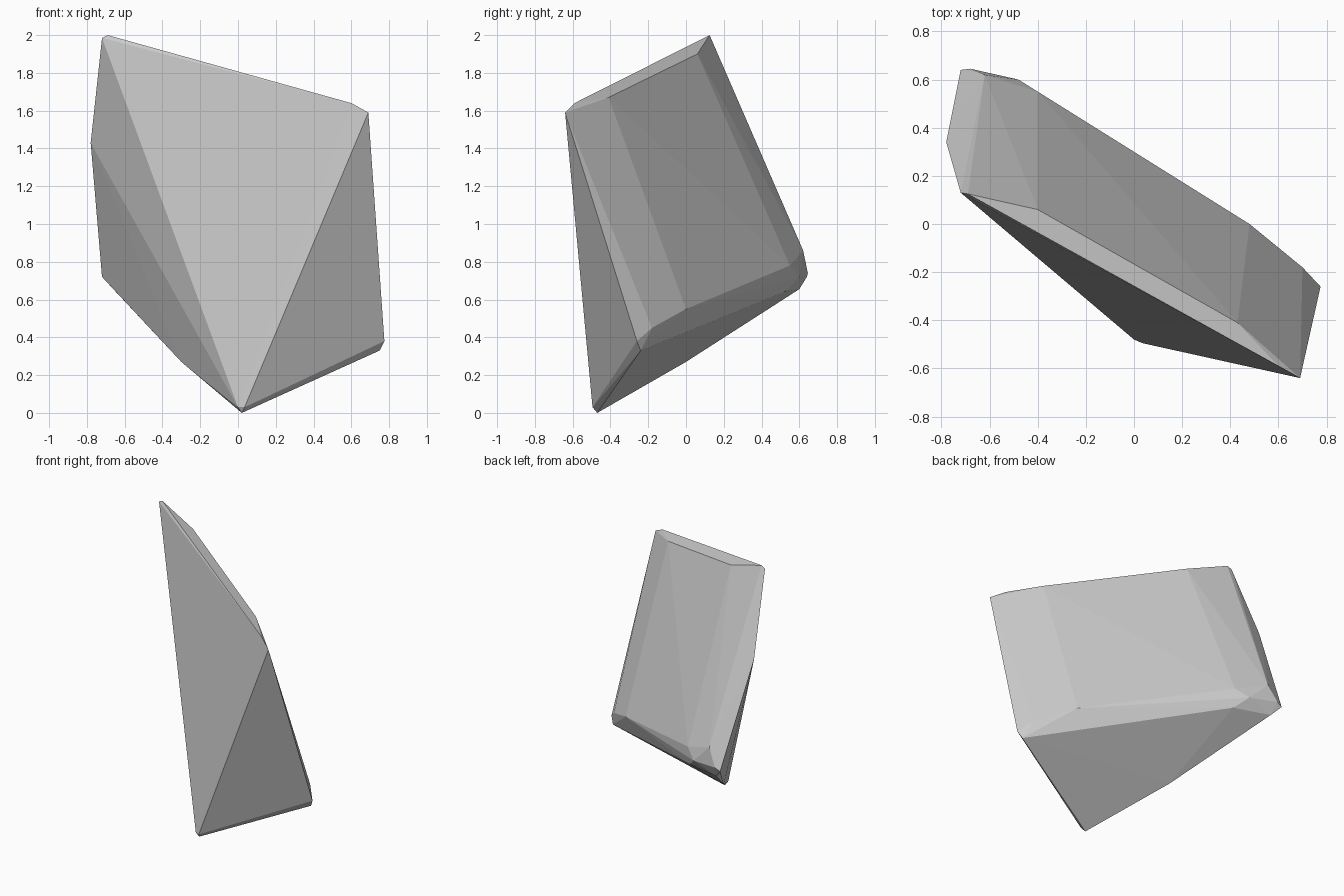
import bpy, bmesh

# Corner points of the faceted, wedge-shaped rock
front_corners = [
    (-0.72, 0.13, 1.985), (-0.69, 0.125, 2.0),                      # top left
    (0.69, -0.64, 1.59), (0.60, -0.59, 1.64),                       # top right
    (0.02, -0.47, 0.0), (0.035, -0.495, 0.03), (0.0, -0.48, 0.03),  # bottom tip
    (0.775, -0.26, 0.38), (0.75, -0.24, 0.33),                      # low right
]
left_side = [
    (-0.78, 0.34, 1.43),                                            # bulge of the left end
    (-0.72, 0.64, 0.72), (-0.68, 0.645, 0.74), (-0.66, 0.60, 0.655),  # low back left
    (-0.30, 0.0, 0.27),                                             # knee of the lower edge
]
# Gently bulging back slab with a rounded lower edge
back_slab = [
    (0.48, 0.0, 0.55), (0.46, -0.03, 0.47), (0.70, -0.18, 0.45),
    (-0.40, 0.55, 0.78), (-0.40, 0.53, 0.645), (-0.48, 0.60, 0.72),
    (-0.62, 0.62, 0.86),
    (0.43, -0.41, 1.67), (-0.40, 0.06, 1.90),
]

# Rock: convex skin over the corner points, flat shaded
bm = bmesh.new()
for p in front_corners + left_side + back_slab:
    bm.verts.new(p)
hull = bmesh.ops.convex_hull(bm, input=list(bm.verts))
loose = [v for v in bm.verts if not v.link_faces]
bmesh.ops.delete(bm, geom=loose, context='VERTS')
bmesh.ops.recalc_face_normals(bm, faces=list(bm.faces))

mesh = bpy.data.meshes.new("rock")
bm.to_mesh(mesh)
bm.free()
rock = bpy.data.objects.new("rock", mesh)
bpy.context.collection.objects.link(rock)
